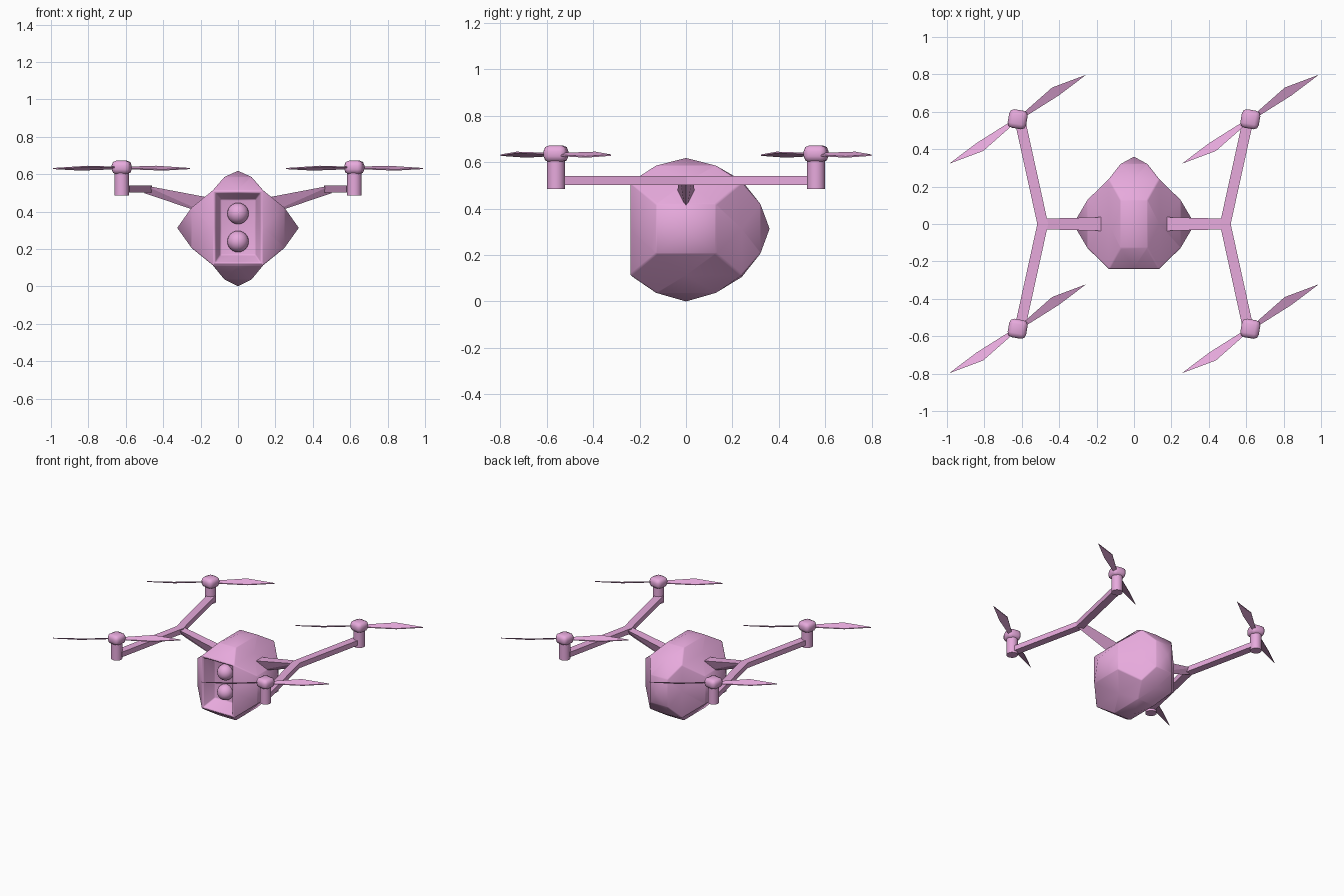
import bpy, bmesh, math
from mathutils import Vector

if "Cube" in bpy.data.objects:
    bpy.data.objects.remove(bpy.data.objects["Cube"])

mat = bpy.data.materials.new("pink_paint")
mat.diffuse_color = (0.8, 0.4, 0.72, 1)
mat.use_nodes = True
mat.node_tree.nodes["Principled BSDF"].inputs["Base Color"].default_value = mat.diffuse_color


def finish(name, bm, smooth=None):
    bmesh.ops.recalc_face_normals(bm, faces=bm.faces)
    me = bpy.data.meshes.new(name)
    bm.to_mesh(me)
    bm.free()
    ob = bpy.data.objects.new(name, me)
    bpy.context.collection.objects.link(ob)
    me.materials.append(mat)
    if smooth:
        bpy.ops.object.select_all(action='DESELECT')
        ob.select_set(True)
        bpy.context.view_layer.objects.active = ob
        bpy.ops.object.shade_smooth_by_angle(angle=math.radians(smooth))
    return ob


def hull(name, pts, smooth=None):
    bm = bmesh.new()
    for p in pts:
        bm.verts.new(p)
    bmesh.ops.convex_hull(bm, input=bm.verts)
    return finish(name, bm, smooth)


# Body: box with a raised point on every side except the open front
CX, CY, CZ, MID = 0.135, 0.24, 0.20, 0.313
bm = bmesh.new()
corner = {(i, j, k): bm.verts.new((i * CX, j * CY, MID + k * CZ))
          for i in (-1, 1) for j in (-1, 1) for k in (-1, 1)}
apexes = [(0, 1, (0.325, 0, MID)), (0, -1, (-0.325, 0, MID)), (1, 1, (0, 0.36, MID)),
          (2, 1, (0, 0, 0.618)), (2, -1, (0, 0, 0))]
tips = []
for axis, sign, co in apexes:
    tip = bm.verts.new(co)
    tips.append(tip)
    loop = []
    for a, b in ((-1, -1), (1, -1), (1, 1), (-1, 1)):
        key = [a, b]
        key.insert(axis, sign)
        loop.append(corner[tuple(key)])
    for n in range(4):
        bm.faces.new((tip, loop[n], loop[(n + 1) % 4]))
bmesh.ops.recalc_face_normals(bm, faces=bm.faces)
ridges = [(a.verts[0].co + a.verts[1].co) / 2 for t in tips for a in t.link_edges]
bmesh.ops.subdivide_edges(bm, edges=bm.edges[:], cuts=1, use_grid_fill=True)
# round the ridges that run from each point to the corners
for v in bm.verts:
    if any((v.co - r).length < 1e-5 for r in ridges):
        d = v.co - Vector((0, 0, MID))
        v.co += d.normalized() * 0.022
    elif abs(v.co.x) < 1e-5 and abs(v.co.y - CY) < 1e-5:
        v.co.z += 0.008 * (1 if v.co.z > MID else -1)
# recessed front socket
rim = [e for e in bm.edges if e.is_boundary]
front = bmesh.ops.edgeloop_fill(bm, edges=rim)["faces"]
bmesh.ops.recalc_face_normals(bm, faces=bm.faces)
bmesh.ops.inset_region(bm, faces=front, thickness=0.014, use_even_offset=True)
bmesh.ops.inset_region(bm, faces=front, thickness=0.004)
for v in front[0].verts:
    v.co = (v.co.x * 0.80, -0.14, 0.33 + (v.co.z - 0.33) * 0.82)
body = finish("body", bm)
bev = body.modifiers.new("soft_edges", 'BEVEL')
bev.width, bev.segments, bev.limit_method = 0.012, 2, 'ANGLE'
bev.angle_limit = math.radians(50)
bpy.context.view_layer.objects.active = body
body.select_set(True)
bpy.ops.object.modifier_apply(modifier=bev.name)
bpy.ops.object.shade_smooth_by_angle(angle=math.radians(50))

# Two round lenses in the socket
for name, z in (("upper_lens", 0.39), ("lower_lens", 0.24)):
    bm = bmesh.new()
    bmesh.ops.create_uvsphere(bm, u_segments=24, v_segments=12, radius=0.057)
    bmesh.ops.translate(bm, verts=bm.verts, vec=(0, -0.15, z))
    finish(name, bm, 60)

# Two-bladed rotor outline: distance along, offset across, height
BLADE = [(0.03, 0.010, 0.637), (0.03, -0.010, 0.629), (0.247, 0.042, 0.642),
         (0.255, -0.013, 0.622), (0.437, 0.0, 0.630)]
ang = math.radians(33)


def rotor(name, x, y):
    bm = bmesh.new()
    for s in (-1, 1):
        rings = []
        for dz in (0.003, -0.003):
            rings.append([bm.verts.new((
                x + s * (u * math.cos(ang) - w * math.sin(ang)),
                y + s * (u * math.sin(ang) + w * math.cos(ang)), z + dz))
                for u, w, z in BLADE])
        order = (0, 1, 3, 4, 2)
        for r in rings:
            bm.faces.new((r[0], r[1], r[3], r[2]))
            bm.faces.new((r[2], r[3], r[4]))
        for n in range(5):
            a, b = order[n], order[(n + 1) % 5]
            bm.faces.new((rings[0][a], rings[0][b], rings[1][b], rings[1][a]))
    finish(name, bm)


for sx, side in ((-1, "left"), (1, "right")):
    # Rising strut with a V-shaped underside
    hull(side + "_strut", [(sx * x, y, z) for x, w, top, low in
                           ((0.12, 0.038, 0.468, 0.37), (0.50, 0.028, 0.540, 0.498))
                           for y, z in ((-w, top), (w, top), (0, low))])
    for sy, end in ((-1, "front"), (1, "back")):
        tag = f"{end}_{side}_"
        mx, my = sx * 0.622, sy * 0.56
        # Square-section arm
        hull(tag + "arm", [(sx * (x + o), sy * y, z)
                           for x, y in ((0.488, 0), (0.61, 0.555))
                           for o in (-0.029, 0.029) for z in (0.502, 0.54)])
        # Motor can
        bm = bmesh.new()
        bmesh.ops.create_cone(bm, cap_ends=True, segments=20, radius1=0.039,
                              radius2=0.039, depth=0.12)
        bmesh.ops.translate(bm, verts=bm.verts, vec=(mx, my, 0.545))
        finish(tag + "motor", bm, 40)
        # Rounded hub cap
        bm = bmesh.new()
        bmesh.ops.create_cube(bm, size=1)
        bmesh.ops.scale(bm, verts=bm.verts, vec=(0.1, 0.1, 0.072))
        bmesh.ops.bevel(bm, geom=bm.edges[:], offset=0.025, segments=2,
                        profile=0.5, affect='EDGES')
        cap = finish(tag + "hub", bm, 50)
        cap.location = (mx, my, 0.636)
        cap.rotation_euler.z = math.radians(-10)
        rotor(tag + "rotor", mx, my)
